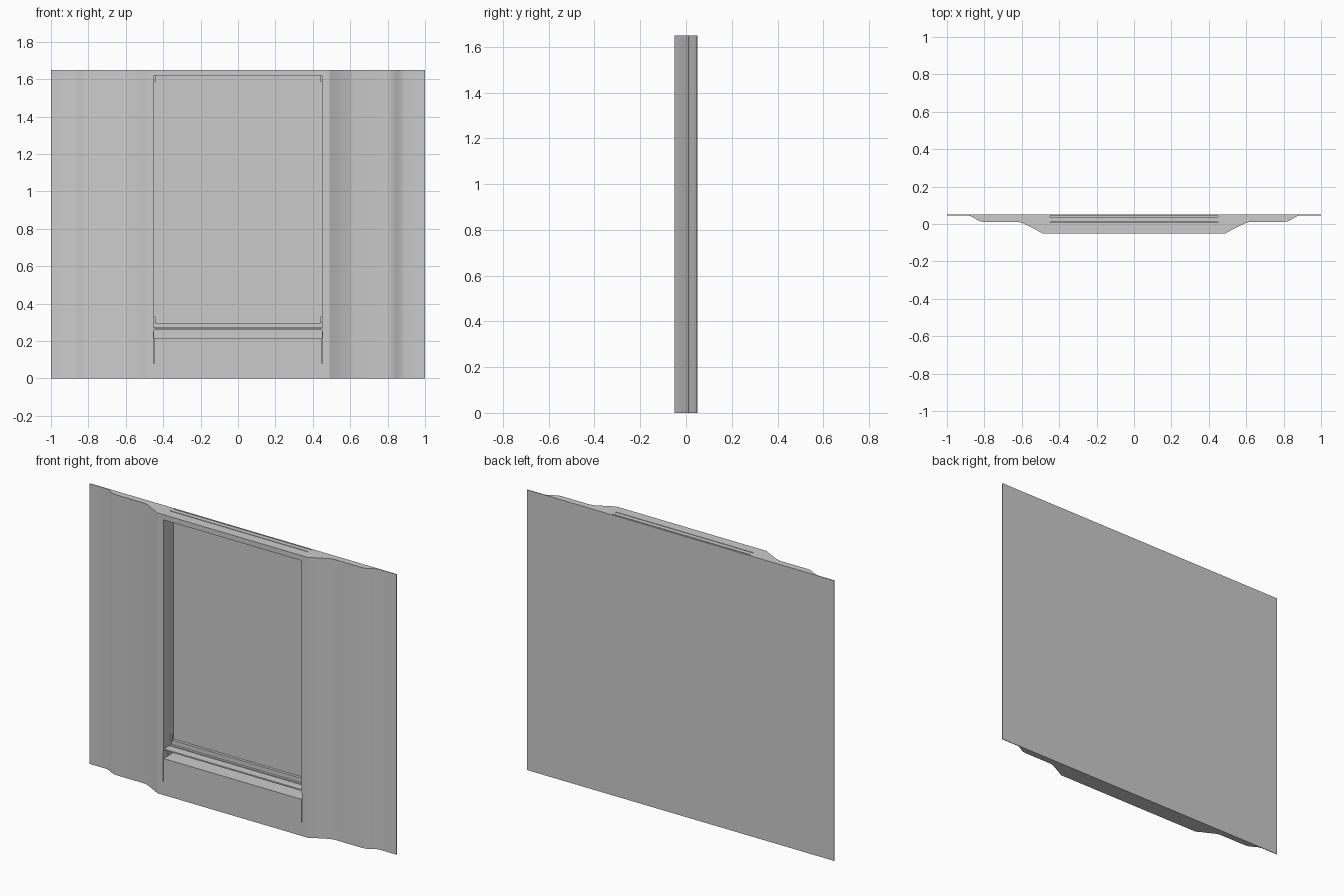
import bpy, bmesh
from math import radians

if "Cube" in bpy.data.objects:
    bpy.data.objects.remove(bpy.data.objects["Cube"])

HEIGHT = 1.65


def link_mesh(name, bm):
    bmesh.ops.recalc_face_normals(bm, faces=bm.faces)
    me = bpy.data.meshes.new(name)
    bm.to_mesh(me)
    bm.free()
    ob = bpy.data.objects.new(name, me)
    bpy.context.collection.objects.link(ob)
    return ob


def add_box(bm, x0, x1, y0, y1, z0, z1):
    vs = bmesh.ops.create_cube(bm, size=1)["verts"]
    for v in vs:
        v.co.x = x1 if v.co.x > 0 else x0
        v.co.y = y1 if v.co.y > 0 else y0
        v.co.z = z1 if v.co.z > 0 else z0


def box(name, *bounds):
    bm = bmesh.new()
    add_box(bm, *bounds)
    return link_mesh(name, bm)


def cut(target, cutter):
    cutter.hide_render = True
    mod = target.modifiers.new(cutter.name, 'BOOLEAN')
    mod.operation = 'DIFFERENCE'
    mod.solver = 'EXACT'
    mod.object = cutter
    bpy.context.view_layer.objects.active = target
    bpy.ops.object.modifier_apply(modifier=mod.name)
    bpy.data.objects.remove(cutter, do_unlink=True)


# Panel body: mirrored plan profile extruded upward
half = [(1, .05), (1, .046), (.89, .046), (.87, .041), (.845, .026),
        (.825, .015), (.80, .011), (.62, .011), (.595, .005),
        (.52, -.033), (.49, -.05)]
outline = half + [(-x, y) for x, y in reversed(half)]
bm = bmesh.new()
face = bm.faces.new([bm.verts.new((x, y, 0)) for x, y in outline])
top = bmesh.ops.extrude_face_region(bm, geom=[face])["geom"]
bmesh.ops.translate(bm, vec=(0, 0, HEIGHT),
                    verts=[g for g in top if isinstance(g, bmesh.types.BMVert)])
body = link_mesh("panel_body", bm)

# Display recess
cut(body, box("recess_cutter", -.45, .45, -.1, .043, .215, 1.62))

# Insert slots through the header
for y in (.01, .0405):
    cut(body, box("slot_cutter", -.45, .45, y - .002, y + .002, 1.6, 1.7))

# Side grooves of the lower cover
for s in (-1, 1):
    cut(body, box("groove_cutter", s * .451 - .002, s * .451 + .002,
                  -.1, -.01, .08, .25))

bpy.ops.object.select_all(action='DESELECT')
body.select_set(True)
bpy.context.view_layer.objects.active = body
bpy.ops.object.shade_smooth_by_angle(angle=radians(25))

# Thin front shelf with open gap beneath
box("front_shelf", -.45, .45, -.046, .004, .262, .27)

# Rear ledges carrying the inserts, separated by a slot
box("middle_ledge", -.45, .45, .008, .022, .262, .272)
box("rear_ledge", -.45, .45, .026, .043, .262, .295)

# Retaining clips in the four corners
bm = bmesh.new()
for s in (-1, 1):
    for z0, z1 in ((.295, .33), (1.585, 1.62)):
        x0, x1 = sorted((s * .45, s * .441))
        add_box(bm, x0, x1, .014, .02, z0, z1)
link_mesh("corner_clips", bm)
